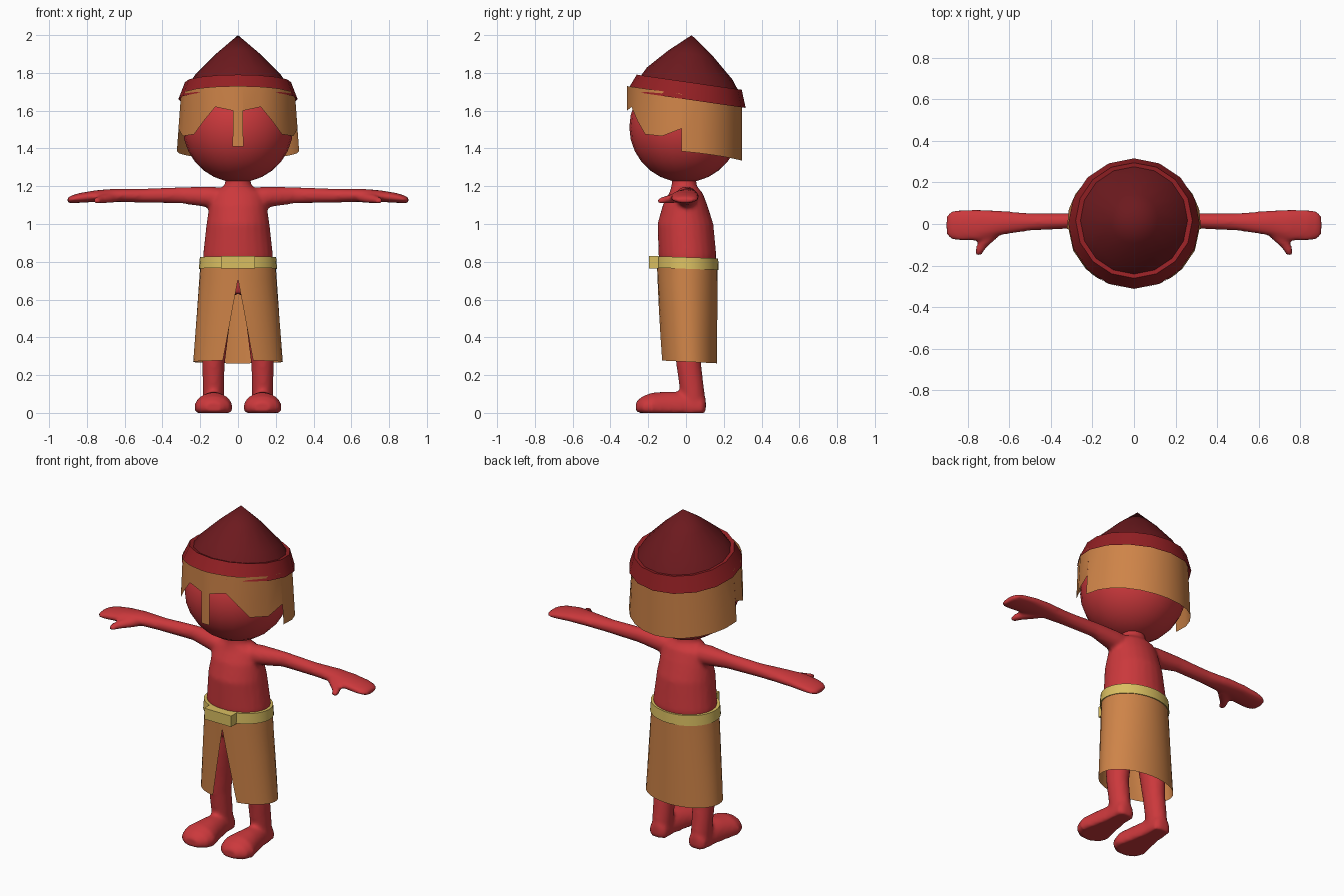
import bpy, bmesh
from math import sin, cos, asin, pi, radians

if "Cube" in bpy.data.objects:
    bpy.data.objects.remove(bpy.data.objects["Cube"])

def material(name, rgb):
    m = bpy.data.materials.new(name)
    m.diffuse_color = (*rgb, 1)
    m.use_nodes = True
    m.node_tree.nodes["Principled BSDF"].inputs["Base Color"].default_value = m.diffuse_color
    return m

RED = material("red_skin", (0.60, 0.04, 0.045))
TAN = material("tan_cloth", (0.62, 0.23, 0.065))
GOLD = material("gold", (0.70, 0.52, 0.12))
DARK = material("dark_red", (0.15, 0.010, 0.013))
BRIM = material("brim_red", (0.29, 0.014, 0.017))

def loft(bm, rings, axis="z", n=24, side=1, cap=True, floor=-1, tilt=0):
    """Ellipse rings (position, c1, c2, r1, r2) bridged along an axis."""
    rows = []
    for p, c1, c2, r1, r2 in rings:
        row = []
        for i in range(n):
            a = 2 * pi * i / n
            u, v = c1 + r1 * sin(a), c2 - r2 * cos(a)
            x, y, z = {"x": (p, u, v), "y": (u, p, v), "z": (u, v, p)}[axis]
            row.append(bm.verts.new((x * side, y, max(z - tilt * y, floor))))
        rows.append(row)
    for a, b in zip(rows, rows[1:]):
        for i in range(n):
            j = (i + 1) % n
            bm.faces.new((a[i], a[j], b[j], b[i]))
    if cap:
        bm.faces.new(rows[0])
        bm.faces.new(rows[-1])

def finish(bm, name, mat, angle=35):
    bmesh.ops.remove_doubles(bm, verts=bm.verts, dist=1e-5)
    bmesh.ops.recalc_face_normals(bm, faces=bm.faces)
    me = bpy.data.meshes.new(name)
    bm.to_mesh(me)
    bm.free()
    me.materials.append(mat)
    ob = bpy.data.objects.new(name, me)
    bpy.context.collection.objects.link(ob)
    bpy.ops.object.select_all(action="DESELECT")
    ob.select_set(True)
    bpy.context.view_layer.objects.active = ob
    bpy.ops.object.shade_smooth_by_angle(angle=radians(angle))
    return ob

# Body: torso, legs, feet, arms and thumbs, fused into one smooth skin
bm = bmesh.new()
loft(bm, [(.63, 0, .01, .13, .11), (.72, 0, .01, .175, .135), (.83, 0, .008, .186, .153),
          (1.0, 0, -.003, .167, .148), (1.1, 0, -.005, .152, .118), (1.165, 0, 0, .135, .088),
          (1.2, 0, -.01, .072, .067), (1.27, 0, -.01, .062, .062)])
for s in (1, -1):
    loft(bm, [(.70, .095, .01, .085, .1), (.5, .115, .01, .075, .09), (.25, .13, .015, .059, .066),
              (.1, .13, .035, .056, .064), (.03, .13, .04, .055, .06)], side=s)
    loft(bm, [(.105, .13, .03, .03, .05), (.085, .13, .03, .055, .065), (0, .13, .03, .06, .08),
              (-.1, .13, .03, .08, .083), (-.18, .13, .03, .102, .077), (-.23, .13, .03, .088, .058),
              (-.264, .13, .03, .045, .03)], "y", side=s, floor=0)
    loft(bm, [(.06, 0, 1.14, .06, .05), (.15, .002, 1.143, .058, .056), (.3, .015, 1.152, .037, .043),
              (.5, .01, 1.15, .042, .037), (.65, .005, 1.152, .06, .035), (.75, -.005, 1.148, .076, .031),
              (.84, -.006, 1.138, .076, .026), (.885, -.006, 1.13, .066, .02),
              (.903, -.006, 1.126, .045, .012)], "x", side=s)
    loft(bm, [(-.02, .66, 1.14, .05, .026), (-.07, .70, 1.135, .04, .025),
              (-.11, .735, 1.128, .028, .021), (-.152, .752, 1.12, .016, .013)], "y", 16, side=s)
body = finish(bm, "body", RED)
rm = body.modifiers.new("fuse", "REMESH")
rm.mode = "VOXEL"
rm.voxel_size = 0.012
rm.use_smooth_shade = True
sm = body.modifiers.new("soften", "SMOOTH")
sm.factor = 0.5
sm.iterations = 4

# Head
bm = bmesh.new()
bmesh.ops.create_uvsphere(bm, u_segments=24, v_segments=14, radius=.292)
bmesh.ops.translate(bm, verts=bm.verts, vec=(0, -.008, 1.512))
finish(bm, "head", RED, 60)

# Mask wrap: sheet around the head, lower edge cut for eyes, nose guard and cheek flaps
edge = [(0, 1.41), (5, 1.41), (5, 1.60), (23, 1.62), (35, 1.548), (47, 1.475), (67, 1.465),
        (87, 1.505), (87, 1.385), (105, 1.375), (120, 1.365), (135, 1.355),
        (150, 1.345), (165, 1.338), (180, 1.335)]
bm = bmesh.new()

def wrap_point(deg, z, s):
    a = radians(deg)
    x = (.302 + .07 * (1.7 - z)) * sin(a)
    y = -.008 - .305 * cos(a)
    return bm.verts.new((s * x, y, 1.685 - .144 * y if z > 1.65 else z))

for s in (1, -1):
    for (a0, z0), (a1, z1) in zip(edge, edge[1:]):
        if a0 != a1:
            q = [wrap_point(a0, z0, s), wrap_point(a1, z1, s),
                 wrap_point(a1, 1.7, s), wrap_point(a0, 1.7, s)]
            bm.faces.new(q)
finish(bm, "mask_wrap", TAN)

# Hat: faceted brim band and pointed crown, both tilted backwards
bm = bmesh.new()
loft(bm, [(1.70, 0, .005, .285, .285), (1.66, 0, .002, .316, .314), (1.753, 0, .017, .281, .278),
          (1.748, 0, .017, .258, .258)], n=16, cap=False, tilt=.144)
finish(bm, "hat_brim", BRIM, 30)
bm = bmesh.new()
loft(bm, [(1.735, 0, .017, .266, .266), (1.80, 0, .02, .222, .226), (1.905, 0, .026, .116, .12),
          (2.004, 0, .03, 0, 0)], n=16, cap=False, tilt=.144)
finish(bm, "hat_crown", DARK)

# Skirt: open flared sheet with a wedge slit at the front
bm = bmesh.new()
rows, n = [], 32
for z in (.79, .70, .55, .40, .27):
    t = (.79 - z) / .52
    rx, ry, cy = .199 + .038 * t, .16 - .01 * t, .006 + .009 * t
    a0 = asin(.08 * max(0, .70 - z) / .43 / rx)
    angles = [a0 + (2 * pi - 2 * a0) * i / n for i in range(n + 1)]
    rows.append([bm.verts.new((rx * sin(a), cy - ry * cos(a), z + .05 * ry * cos(a))) for a in angles])
for a, b in zip(rows, rows[1:]):
    for i in range(n):
        bm.faces.new((a[i], a[i + 1], b[i + 1], b[i]))
finish(bm, "skirt", TAN)

# Belt and buckle
bm = bmesh.new()
loft(bm, [(.765, 0, .005, .19, .155), (.763, 0, .005, .207, .168), (.824, 0, .005, .202, .165),
          (.824, 0, .005, .18, .148)], n=32, cap=False, tilt=.035)
finish(bm, "belt", GOLD)
bm = bmesh.new()
bmesh.ops.create_cube(bm, size=1)
bmesh.ops.scale(bm, verts=bm.verts, vec=(.18, .05, .066))
bmesh.ops.translate(bm, verts=bm.verts, vec=(0, -.17, .798))
finish(bm, "buckle", GOLD)
